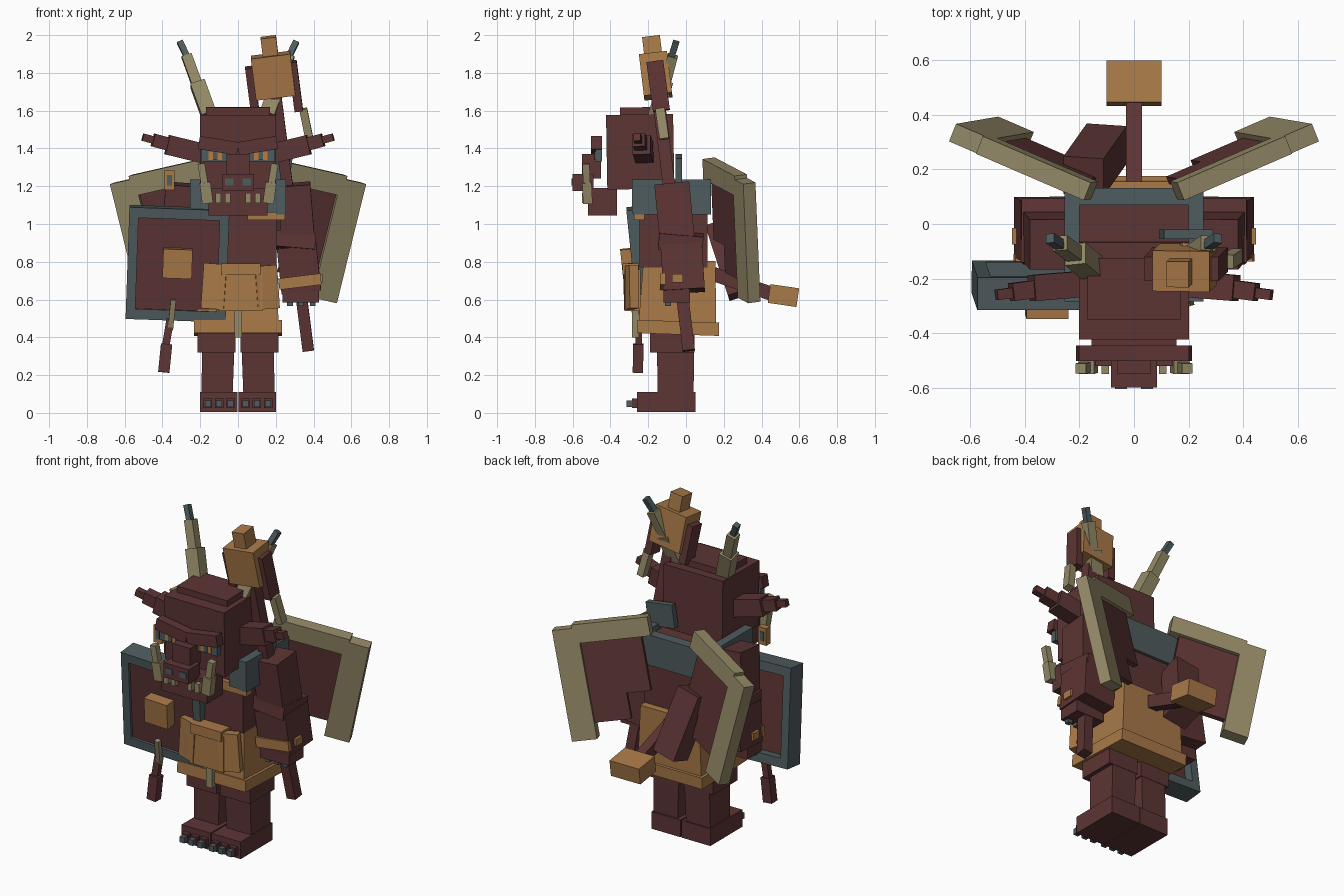
import bpy, bmesh, math
from mathutils import Vector, Matrix, Euler

cube = bpy.data.objects.get("Cube")
if cube:
    bpy.data.objects.remove(cube, do_unlink=True)


def make_material(name, rgb):
    lin = [c / 12.92 if c <= 0.04045 else ((c + 0.055) / 1.055) ** 2.4 for c in rgb] + [1.0]
    m = bpy.data.materials.new(name)
    m.use_nodes = True
    m.diffuse_color = lin
    m.node_tree.nodes["Principled BSDF"].inputs["Base Color"].default_value = lin
    return m


SKIN = make_material("maroon skin", (0.365, 0.205, 0.205))
GOLD = make_material("ochre leather", (0.66, 0.475, 0.28))
BONE = make_material("bone", (0.58, 0.54, 0.405))
STEEL = make_material("slate metal", (0.31, 0.36, 0.37))
AMBER = make_material("amber eye", (0.75, 0.48, 0.22))


def block(name, mat, size, matrix, mirror=False, taper=1.0):
    """Box of given size under a matrix; taper scales the top; mirror adds the right copy."""
    for s in ((1, -1) if mirror else (1,)):
        bm = bmesh.new()
        bmesh.ops.create_cube(bm, size=1.0)
        for v in bm.verts:
            k = taper if v.co.z > 0 else 1.0
            p = matrix @ Vector((v.co.x * size[0] * k, v.co.y * size[1] * k, v.co.z * size[2]))
            v.co = Vector((p.x * s, p.y, p.z))
        bmesh.ops.recalc_face_normals(bm, faces=bm.faces)
        centre = matrix.translation.copy()
        centre.x *= s
        bmesh.ops.translate(bm, verts=bm.verts, vec=-centre)
        full = name if not mirror else ("left_" if s > 0 else "right_") + name
        me = bpy.data.meshes.new(full)
        bm.to_mesh(me)
        bm.free()
        me.materials.append(mat)
        ob = bpy.data.objects.new(full, me)
        ob.location = centre
        bpy.context.collection.objects.link(ob)


def box(name, mat, x, y, z, rot=(0, 0, 0), mirror=False, taper=1.0):
    """Box from x, y and z ranges, turned about its centre by degrees."""
    c = Vector([(r[0] + r[1]) / 2 for r in (x, y, z)])
    m = Matrix.Translation(c) @ Euler([math.radians(a) for a in rot]).to_matrix().to_4x4()
    block(name, mat, [r[1] - r[0] for r in (x, y, z)], m, mirror, taper)


def frame(x_axis, z_axis, origin):
    z = Vector(z_axis).normalized()
    x = Vector(x_axis)
    x = (x - z * x.dot(z)).normalized()
    m = Matrix((x, z.cross(x), z)).transposed().to_4x4()
    return Matrix.Translation(origin) @ m


def rod(name, mat, p, q, w, d, mirror=False, side=(1, 0, 0)):
    """Square bar from p to q; w is measured along side."""
    p, q = Vector(p), Vector(q)
    block(name, mat, (w, d, (q - p).length), frame(side, q - p, (p + q) / 2), mirror)


# Legs and feet
box("foot", SKIN, (0.003, 0.2), (-0.26, 0.05), (0.005, 0.11), mirror=True)
box("shin", SKIN, (0.025, 0.19), (-0.15, 0.04), (0.1, 0.36), (0, -1.5, 0), True, 1.04)
box("thigh", SKIN, (0.012, 0.215), (-0.19, 0.045), (0.32, 0.45), mirror=True)
for i in range(3):
    cx = 0.04 + 0.06 * i
    box(f"toe_{i+1}", SKIN, (cx - 0.022, cx + 0.022), (-0.285, -0.25), (0.025, 0.075), mirror=True)
    box(f"toe_claw_{i+1}", STEEL, (cx - 0.016, cx + 0.016), (-0.315, -0.28), (0.03, 0.065), mirror=True)

# Skirt, belt and front pouch
box("skirt", GOLD, (-0.215, 0.215), (-0.245, 0.165), (0.47, 0.81), (-2, 0, 0), taper=0.93)
box("skirt_hem", GOLD, (-0.232, 0.232), (-0.258, 0.175), (0.415, 0.485), (-2, 0, 0))
box("pouch_front", GOLD, (-0.10, 0.13), (-0.325, -0.24), (0.54, 0.76))
box("pouch_flap", GOLD, (-0.09, 0.12), (-0.335, -0.25), (0.73, 0.79))
box("pouch_right_panel", GOLD, (-0.185, -0.06), (-0.315, -0.265), (0.55, 0.79), (0, 4, -15))
box("pouch_left_panel", GOLD, (0.09, 0.21), (-0.315, -0.265), (0.55, 0.78), (0, -4, 15))
box("belt_tassel", BONE, (-0.018, 0.022), (-0.285, -0.25), (0.40, 0.56))

# Torso and collar
box("torso", SKIN, (-0.205, 0.205), (-0.245, 0.115), (0.77, 1.2))
box("collar_side", STEEL, (0.2, 0.255), (-0.28, 0.13), (1.05, 1.235), mirror=True)
box("collar_front", STEEL, (0.14, 0.255), (-0.285, -0.22), (1.06, 1.235), mirror=True)
box("collar_back", STEEL, (-0.25, 0.25), (0.07, 0.132), (1.05, 1.235))
box("collar_trim", GOLD, (0.05, 0.25), (-0.275, -0.22), (1.02, 1.075), mirror=True)
box("collar_spike", STEEL, (0.1, 0.28), (-0.055, -0.02), (1.22, 1.36), (0, 8, 0))

# Head
box("head", SKIN, (-0.202, 0.202), (-0.42, -0.065), (1.185, 1.58), (1, 0, 0))
box("scalp", SKIN, (-0.17, 0.17), (-0.35, -0.125), (1.57, 1.618), (1, 0, 0))
box("jaw", SKIN, (-0.155, 0.155), (-0.52, -0.365), (1.045, 1.19))
box("nose_bridge", SKIN, (-0.06, 0.06), (-0.55, -0.45), (1.24, 1.37))
box("nose", SKIN, (-0.085, 0.085), (-0.6, -0.49), (1.175, 1.265))
box("nostril", STEEL, (0.025, 0.07), (-0.605, -0.597), (1.205, 1.24), mirror=True)
box("brow", SKIN, (0.0, 0.208), (-0.502, -0.445), (1.38, 1.45), (0, -9, 0), True)
box("eye_socket", STEEL, (0.055, 0.195), (-0.48, -0.445), (1.33, 1.395), mirror=True)
box("eye", AMBER, (0.085, 0.155), (-0.485, -0.478), (1.34, 1.385), mirror=True)
box("pupil", STEEL, (0.108, 0.132), (-0.488, -0.483), (1.34, 1.385), mirror=True)
rod("tusk_base", BONE, (0.16, -0.52, 1.11), (0.175, -0.525, 1.22), 0.058, 0.05, True)
rod("tusk_tip", BONE, (0.175, -0.525, 1.2), (0.195, -0.53, 1.32), 0.038, 0.038, True)
for i, tx in enumerate((0.055, 0.105)):
    box(f"tooth_{i+1}", BONE, (tx - 0.014, tx + 0.014), (-0.55, -0.5), (1.11, 1.165), mirror=True)

# Ears with a ring
ear = (0, 1, 0)
rod("ear_base", SKIN, (0.19, -0.22, 1.375), (0.375, -0.235, 1.42), 0.095, 0.105, True, ear)
rod("ear_middle", SKIN, (0.34, -0.235, 1.415), (0.45, -0.25, 1.445), 0.065, 0.07, True, ear)
rod("ear_tip", SKIN, (0.43, -0.25, 1.44), (0.505, -0.26, 1.46), 0.038, 0.04, True, ear)
box("ear_ring", GOLD, (-0.39, -0.335), (-0.26, -0.22), (1.18, 1.285))
box("ear_ring_inset", STEEL, (-0.375, -0.35), (-0.265, -0.215), (1.205, 1.26))

# Horns
rod("horn_base", BONE, (0.155, -0.16, 1.58), (0.215, -0.11, 1.745), 0.08, 0.08, True)
rod("horn_middle", BONE, (0.21, -0.115, 1.72), (0.272, -0.07, 1.89), 0.055, 0.055, True)
rod("horn_tip", STEEL, (0.265, -0.08, 1.875), (0.308, -0.052, 1.965), 0.032, 0.035, True)

# Arms
rod("upper_arm", SKIN, (0.32, -0.045, 0.9), (0.295, -0.075, 1.21), 0.175, 0.185, True)
box("elbow_band", SKIN, (0.195, 0.41), (-0.145, 0.09), (0.865, 0.95), (-5, 5, 0), True)
rod("forearm", SKIN, (0.335, -0.01, 0.645), (0.31, -0.025, 0.885), 0.21, 0.22, True)
box("wrist_strap", GOLD, (0.215, 0.44), (-0.138, -0.11), (0.665, 0.725), (0, -7, 0), True)
box("wrist_buckle", GOLD, (0.425, 0.447), (-0.075, -0.015), (0.69, 0.735), mirror=True)
box("hand", SKIN, (0.235, 0.43), (-0.12, 0.02), (0.585, 0.67), mirror=True)
for i in range(3):
    cx = 0.275 + 0.06 * i
    box(f"finger_claw_{i+1}", STEEL, (cx - 0.015, cx + 0.015), (-0.11, -0.08), (0.565, 0.6), mirror=True)

# Hammer held in the left hand, resting on a line through the shaft
low, high = Vector((0.372, 0.015, 0.33)), Vector((0.16, -0.185, 1.99))
at = lambda z: low.lerp(high, (z - low.z) / (high.z - low.z))
rod("hammer_shaft", SKIN, low, at(1.75), 0.06, 0.065)
rod("hammer_head", GOLD, at(1.675), at(1.895), 0.21, 0.15)
rod("hammer_cap", GOLD, at(1.88), high, 0.082, 0.095)
rod("hammer_outer_blade", SKIN, (0.322, -0.13, 1.6), (0.288, -0.165, 1.86), 0.045, 0.09)
rod("hammer_inner_blade", SKIN, (0.09, -0.13, 1.6), (0.06, -0.165, 1.83), 0.045, 0.09)
rod("hammer_spike", BONE, (0.378, -0.115, 1.45), (0.345, -0.138, 1.61), 0.042, 0.05)

# Shield leaning forward at the top, and the grip hanging below it
shield = Matrix.Translation((-0.32, -0.225, 0.79)) @ Euler((math.radians(6), math.radians(2), 0)).to_matrix().to_4x4()
for name, mat, size, off in (
        ("shield_panel", SKIN, (0.47, 0.05, 0.52), (0, -0.02, 0)),
        ("shield_top", STEEL, (0.53, 0.12, 0.055), (0, 0, 0.27)),
        ("shield_bottom", STEEL, (0.53, 0.12, 0.055), (0, 0, -0.27)),
        ("shield_outer_side", STEEL, (0.05, 0.12, 0.49), (-0.24, 0, 0)),
        ("shield_inner_side", STEEL, (0.05, 0.12, 0.49), (0.24, 0, 0)),
        ("shield_boss", GOLD, (0.155, 0.08, 0.155), (0, -0.075, 0.01))):
    block(name, mat, size, shield @ Matrix.Translation(off))
rod("grip_spike", BONE, (-0.358, -0.25, 0.44), (-0.342, -0.29, 0.6), 0.028, 0.028)
rod("grip_rod", SKIN, (-0.383, -0.25, 0.35), (-0.358, -0.25, 0.5), 0.04, 0.035)
rod("grip_end", SKIN, (-0.393, -0.255, 0.215), (-0.378, -0.252, 0.365), 0.06, 0.055)

# Folded wings: local x runs along the span, local z up the wing
span = Vector((0.88, 0.38, -0.2)).normalized()
x = span
up = Vector((0.2, -0.06, 1.0))
up = (up - x * up.dot(x)).normalized()
wing = frame(span, up, (0.2, 0.095, 1.33))
for name, mat, x, y, z in (
        ("wing_upper_bone", BONE, (-0.02, 0.42), (0.0, 0.07), (-0.1, 0.01)),
        ("wing_outer_bone", BONE, (0.39, 0.535), (0.0, 0.07), (-0.66, -0.01)),
        ("wing_membrane", SKIN, (0.18, 0.4), (0.02, 0.05), (-0.57, -0.09)),
        ("wing_inner_membrane", SKIN, (0.04, 0.2), (0.02, 0.05), (-0.42, -0.09))):
    c = Vector([(r[0] + r[1]) / 2 for r in (x, y, z)])
    block(name, mat, [r[1] - r[0] for r in (x, y, z)], wing @ Matrix.Translation(c), True)

# Tail and back pack
rod("tail", SKIN, (0, 0.13, 0.74), (0, 0.47, 0.625), 0.06, 0.075)
rod("tail_tip", GOLD, (0, 0.44, 0.632), (0, 0.592, 0.61), 0.2, 0.1)
rod("back_pack", SKIN, (-0.1, 0.295, 0.63), (-0.185, 0.175, 1.0), 0.15, 0.145)
